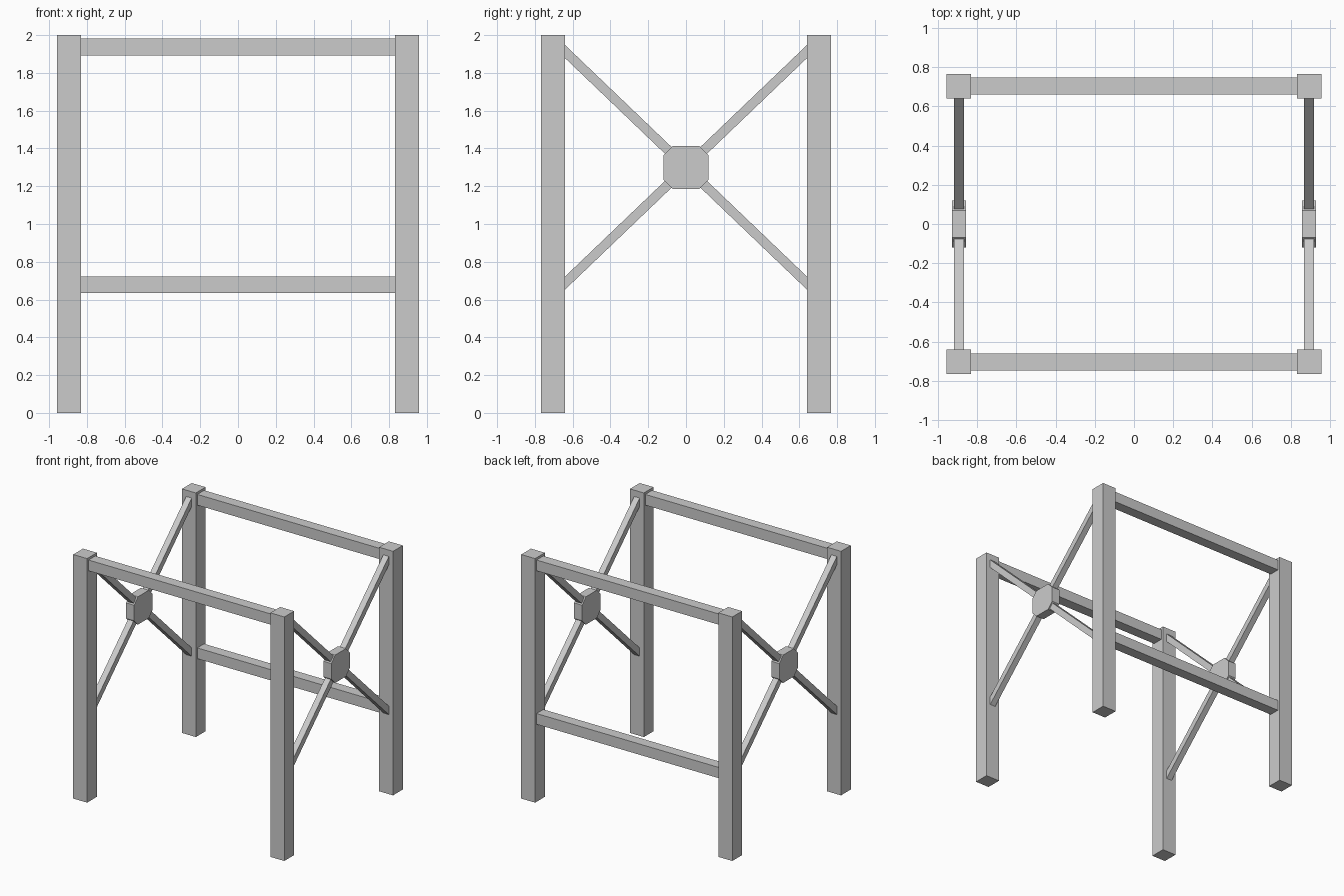
import bpy, bmesh, math
from mathutils import Matrix

if "Cube" in bpy.data.objects:
    bpy.data.objects.remove(bpy.data.objects["Cube"])

PX, PY = 0.894, 0.704      # post centres
POST = 0.126               # post thickness
HUB_Z = 1.30               # height of the brace crossing


def box(name, size, loc, rot_x=0.0):
    bm = bmesh.new()
    bmesh.ops.create_cube(bm, size=1.0, matrix=Matrix.Diagonal((*size, 1.0)))
    return finish(name, bm, loc, rot_x)


def finish(name, bm, loc, rot_x=0.0):
    bmesh.ops.recalc_face_normals(bm, faces=bm.faces)
    mesh = bpy.data.meshes.new(name)
    bm.to_mesh(mesh)
    bm.free()
    ob = bpy.data.objects.new(name, mesh)
    ob.location = loc
    ob.rotation_euler.x = rot_x
    bpy.context.collection.objects.link(ob)
    return ob


def hub_plate(name, loc, hy=0.12, hz=0.114, cut=0.05, thick=0.072):
    # Rectangle with clipped corners, extruded along x
    a, b = hy - cut, hz - cut
    pts = [(a, hz), (-a, hz), (-hy, b), (-hy, -b),
           (-a, -hz), (a, -hz), (hy, -b), (hy, b)]
    bm = bmesh.new()
    face = bm.faces.new([bm.verts.new((-thick / 2, y, z)) for y, z in pts])
    ext = bmesh.ops.extrude_face_region(bm, geom=[face])
    verts = [g for g in ext["geom"] if isinstance(g, bmesh.types.BMVert)]
    bmesh.ops.translate(bm, verts=verts, vec=(thick, 0, 0))
    return finish(name, bm, loc)


# Corner posts
for sx, side in ((-1, "left"), (1, "right")):
    for sy, end in ((-1, "front"), (1, "back")):
        box(f"{end}_{side}_post", (POST, POST, 2.0), (sx * PX, sy * PY, 1.0))

# Long rails: two at the top, one low at the back
rail = (2 * PX - POST, 0.088, 0.088)
box("front_top_rail", rail, (0, -PY, 1.937))
box("back_top_rail", rail, (0, PY, 1.937))
box("back_lower_rail", rail, (0, PY, 0.679))

# Crossed braces and hub plate on each side
angle = math.atan(0.957)
length = 2 * 0.662 / math.cos(angle)
for sx, side in ((-1, "left"), (1, "right")):
    for s, kind in ((1, "rising"), (-1, "falling")):
        box(f"{side}_{kind}_brace", (0.05, length, 0.05), (sx * PX, 0, HUB_Z), s * angle)
    hub_plate(f"{side}_hub_plate", (sx * PX, 0, HUB_Z))
